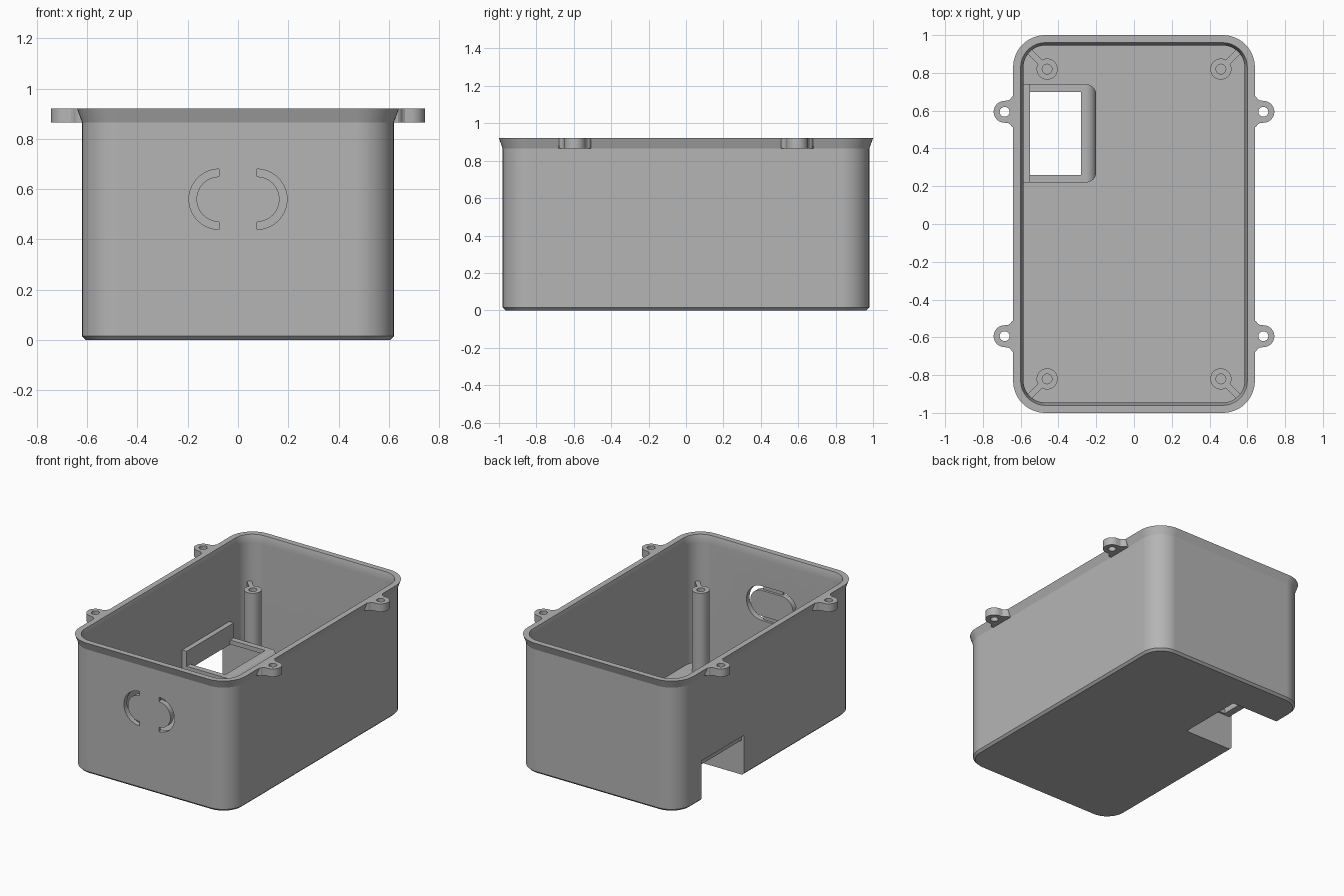
import bpy, bmesh
from math import sin, cos, pi, radians
from mathutils import Matrix, Vector

old = bpy.data.objects.get("Cube")
if old:
    bpy.data.objects.remove(old, do_unlink=True)

grey = bpy.data.materials.new("plain grey")
grey.use_nodes = True
grey.diffuse_color = (0.46, 0.46, 0.46, 1)
grey.node_tree.nodes["Principled BSDF"].inputs["Base Color"].default_value = (0.46, 0.46, 0.46, 1)


def make(name, bm):
    bmesh.ops.recalc_face_normals(bm, faces=bm.faces)
    mesh = bpy.data.meshes.new(name)
    bm.to_mesh(mesh)
    bm.free()
    mesh.materials.append(grey)
    ob = bpy.data.objects.new(name, mesh)
    bpy.context.collection.objects.link(ob)
    return ob


def activate(ob):
    bpy.ops.object.select_all(action='DESELECT')
    ob.select_set(True)
    bpy.context.view_layer.objects.active = ob


def loft(name, rings):
    """Skin a stack of equal-length loops and cap both ends."""
    bm = bmesh.new()
    loops = [[bm.verts.new(p) for p in ring] for ring in rings]
    n = len(loops[0])
    for a, b in zip(loops, loops[1:]):
        for i in range(n):
            j = (i + 1) % n
            bm.faces.new((a[i], a[j], b[j], b[i]))
    bm.faces.new(loops[0])
    bm.faces.new(loops[-1])
    return make(name, bm)


def arc(cx, cy, r, start, end, steps):
    angles = [radians(start + (end - start) * i / steps) for i in range(steps + 1)]
    return [(cx + r * cos(a), cy + r * sin(a)) for a in angles]


def prism(name, outline, lo, hi):
    return loft(name, [[(x, y, z) for x, y in outline] for z in (lo, hi)])


def cylinder(name, x, y, r, lo, hi):
    return prism(name, arc(x, y, r, 0, 360, 32)[:-1], lo, hi)


def box_mesh(lo, hi):
    bm = bmesh.new()
    bmesh.ops.create_cube(bm, size=1)
    lo, hi = Vector(lo), Vector(hi)
    for v in bm.verts:
        v.co = (lo + hi) / 2 + v.co * (hi - lo)
    return bm


def box(name, lo, hi):
    return make(name, box_mesh(lo, hi))


def cut(ob, cutter):
    cutter.hide_render = True
    activate(ob)
    mod = ob.modifiers.new("cut", 'BOOLEAN')
    mod.operation = 'DIFFERENCE'
    mod.solver = 'EXACT'
    mod.object = cutter
    bpy.ops.object.modifier_apply(modifier=mod.name)
    bpy.data.objects.remove(cutter, do_unlink=True)


def finish(ob):
    activate(ob)
    bpy.ops.object.shade_smooth_by_angle(angle=radians(16))
    mod = ob.modifiers.new("even_normals", 'WEIGHTED_NORMAL')
    mod.keep_sharp = True


def rounded_rect(hx, hy, r, z):
    pts = []
    for sx, sy, start in ((1, 1, 0), (-1, 1, 90), (-1, -1, 180), (1, -1, 270)):
        pts += arc(sx * (hx - r), sy * (hy - r), r, start, start + 90, 12)
    return [(x, y, z) for x, y in pts]


# Open box: chamfered base, flared rim, hollow inside
case = loft("case", [rounded_rect(*p) for p in (
    (0.605, 0.965, 0.135, 0), (0.62, 0.98, 0.15, 0.015),
    (0.62, 0.98, 0.15, 0.865), (0.64, 1.0, 0.17, 0.92),
    (0.60, 0.96, 0.13, 0.92), (0.585, 0.945, 0.115, 0.865),
    (0.585, 0.945, 0.115, 0.035))])

# Knockout in the front wall: two curved slots joined by inner grooves
for side in (-1, 1):
    mid = 0.56
    start = 90 if side < 0 else -90
    outline = arc(side * 0.075, mid, 0.12, start, start + 180, 24)
    outline += arc(side * 0.075, mid, 0.09, start + 180, start, 24)
    cut(case, loft("slot_cutter", [[(x, y, z) for x, z in outline] for y in (-1.1, -0.9)]))
for z in (0.44, 0.65):
    cut(case, box("groove_cutter", (-0.08, -0.962, z), (0.08, -0.9, z + 0.03)))

# Socket recess open to the right side and the base
NOTCH_LO, NOTCH_HI = (-0.8, 0.245, -0.1), (-0.24, 0.715, 0.28)
cut(case, box("notch_cutter", NOTCH_LO, NOTCH_HI))
finish(case)

# Housing around the recess, rounded on its inner side, with a window on top
bm = box_mesh((-0.60, 0.22, 0.012), (-0.20, 0.74, 0.27))
inner = [e for e in bm.edges if all(v.co.x > -0.3 for v in e.verts)
         and any(v.co.z > 0.2 for v in e.verts)]
bmesh.ops.bevel(bm, geom=inner, offset=0.055, segments=8, profile=0.5, affect='EDGES')
housing = make("socket_housing", bm)
cut(housing, box("recess_cutter", NOTCH_LO, (-0.24, 0.715, 0.24)))
cut(housing, box("window_cutter", (-0.55, 0.26, 0.1), (-0.28, 0.70, 0.4)))
finish(housing)
finish(box("socket_lip", (-0.60, 0.22, 0.262), (-0.55, 0.74, 0.375)))

for sx in (-1, 1):
    for sy in (-1, 1):
        where = ("left" if sx > 0 else "right") + ("_back" if sy > 0 else "_front")

        # Screw post with a blind hole
        px, py = sx * 0.46, sy * 0.82
        post = cylinder("post_" + where, px, py, 0.056, 0.02, 0.60)
        cut(post, cylinder("post_hole_cutter", px, py, 0.026, 0.3, 0.7))
        finish(post)

        # Diagonal rib tying the post to the corner
        bm = box_mesh((0.048, -0.015, 0.02), (0.15, 0.015, 0.60))
        turn = Matrix.Rotation(pi / 4, 4, 'Z')
        bm.transform(Matrix.Diagonal((sx, sy, 1, 1)) @ Matrix.Translation((0.46, 0.82, 0)) @ turn)
        finish(make("rib_" + where, bm))

        # Mounting ear with a flared root and a through hole
        root = [(-0.075, 0.088), (-0.048, 0.085), (-0.038, 0.078), (-0.031, 0.068), (-0.02, 0.06)]
        outline = [(x, -y) for x, y in root] + arc(0, 0, 0.058, -90, 90, 20) + root[::-1]
        ex, ey = sx * 0.685, sy * 0.594
        ear = prism("ear_" + where, [(ex + sx * x, ey + y) for x, y in outline], 0.865, 0.92)
        cut(ear, cylinder("ear_hole_cutter", ex, ey, 0.026, 0.8, 1))
        finish(ear)
